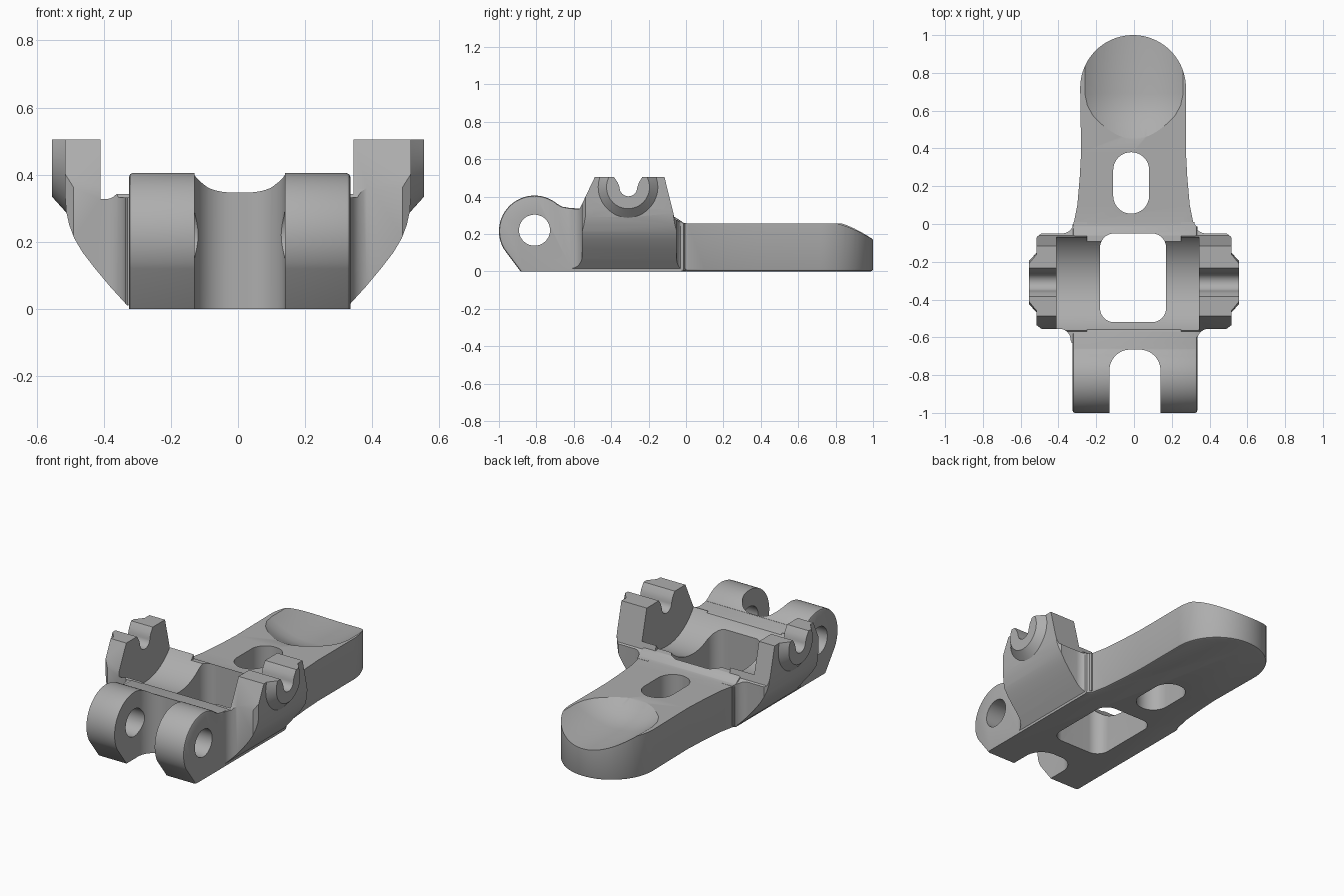
import bpy
import bmesh
from math import sin, cos, pi, radians

default = bpy.data.objects.get("Cube")
if default:
    bpy.data.objects.remove(default, do_unlink=True)

grey = bpy.data.materials.new("plain_grey")
grey.use_nodes = True
grey.diffuse_color = (0.42, 0.42, 0.42, 1)
grey.node_tree.nodes["Principled BSDF"].inputs["Base Color"].default_value = (0.42, 0.42, 0.42, 1)


def place(axis, d, a, b):
    """Position from a depth along the axis and two cross coordinates."""
    return {"x": (d, a, b), "y": (a, d, b), "z": (a, b, d)}[axis]


def arc(ca, cb, r, start, end, n=16):
    angles = [radians(start + (end - start) * i / n) for i in range(n + 1)]
    return [(ca + r * cos(t), cb + r * sin(t)) for t in angles]


def rounded_rect(a0, a1, b0, b1, r):
    return (arc(a1 - r, b1 - r, r, 0, 90) + arc(a0 + r, b1 - r, r, 90, 180)
            + arc(a0 + r, b0 + r, r, 180, 270) + arc(a1 - r, b0 + r, r, 270, 360))


def loft(name, rings):
    """Solid through matching rings of points."""
    bm = bmesh.new()
    loops = [[bm.verts.new(p) for p in ring] for ring in rings]
    n = len(loops[0])
    for low, high in zip(loops, loops[1:]):
        for i in range(n):
            j = (i + 1) % n
            bm.faces.new((low[i], low[j], high[j], high[i]))
    bm.faces.new(loops[0])
    bm.faces.new(loops[-1])
    bmesh.ops.remove_doubles(bm, verts=bm.verts, dist=1e-5)
    bmesh.ops.recalc_face_normals(bm, faces=bm.faces)
    mesh = bpy.data.meshes.new(name)
    bm.to_mesh(mesh)
    bm.free()
    mesh.materials.append(grey)
    obj = bpy.data.objects.new(name, mesh)
    bpy.context.collection.objects.link(obj)
    return obj


def apply(obj, mod):
    bpy.context.view_layer.objects.active = obj
    bpy.ops.object.modifier_apply(modifier=mod.name)


def prism(name, pts, axis, lo, hi, bevel=0):
    obj = loft(name, [[place(axis, d, a, b) for a, b in pts] for d in (lo, hi)])
    if bevel:
        mod = obj.modifiers.new("edge", "BEVEL")
        mod.width = bevel
        mod.segments = 2
        mod.limit_method = "ANGLE"
        mod.angle_limit = radians(60)
        apply(obj, mod)
    return obj


def lathe(name, profile, axis, ca, cb, n=64):
    return loft(name, [[place(axis, d, a, b) for a, b in arc(ca, cb, r, 0, 360, n)[:-1]]
                       for d, r in profile])


def combine(obj, other, operation):
    mod = obj.modifiers.new("join", "BOOLEAN")
    mod.operation = operation
    mod.solver = "EXACT"
    mod.object = other
    apply(obj, mod)
    bpy.data.objects.remove(other, do_unlink=True)


# Body: side profile with knuckle, web, and flat tongue, trimmed to the plan outline
side = [(-0.855, -0.04)] + arc(-0.81, 0.215, 0.19, 210, 50, 28) + [
    (-0.665, 0.347), (-0.63, 0.34), (-0.57, 0.335), (-0.55, 0.33), (-0.06, 0.29),
    (-0.035, 0.275), (-0.015, 0.26), (0.01, 0.255), (1.05, 0.255), (1.05, -0.04)]
body = prism("lever_body", side, "x", -0.325, 0.335, 0.012)
half = [(0.4, -1.05), (0.4, -0.06), (0.315, 0.0), (0.295, 0.1), (0.282, 0.25), (0.275, 0.38)]
plan = ([(x, y) for x, y in half] + arc(-0.005, 0.72, 0.28, 0, 180, 40)
        + [(-x - 0.005, y) for x, y in reversed(half)])
combine(body, prism("plan_trim", plan, "z", 0, 0.8, 0.012), "INTERSECT")

# Side ears: flared section, trimmed from the side and from above
flare = [(0.25, 0.03), (0.33, 0.01), (0.38, 0.065), (0.43, 0.125), (0.463, 0.168),
         (0.488, 0.21), (0.503, 0.25), (0.512, 0.29), (0.515, 0.33), (0.515, 0.56), (0.25, 0.56)]
ear_side = [(-0.66, -0.05), (-0.66, 0.332), (-0.57, 0.332), (-0.556, 0.36), (-0.48, 0.52),
            (-0.119, 0.52), (-0.06, 0.28), (-0.03, 0.262), (0.05, 0.25), (0.05, -0.05)]
ear_plan = [(0.2, -0.63), (0.33, -0.63)] + arc(0.395, -0.615, 0.06, 180, 90, 8) + [
    (0.49, -0.555), (0.53, -0.525), (0.53, -0.08), (0.49, -0.05)] + arc(
    0.38, 0.01, 0.06, 270, 180, 8) + [(0.2, 0.01)]
for s, label in ((1, "left"), (-1, "right")):
    ear = prism(label + "_ear", [(s * x, z) for x, z in flare], "y", -0.7, 0.1)
    combine(ear, prism("ear_side_trim", ear_side, "x", -0.7, 0.7), "INTERSECT")
    combine(ear, prism("ear_plan_trim", [(s * x, y) for x, y in ear_plan], "z", -0.1, 0.7), "INTERSECT")
    # Tapered boss around the notch
    boss = lathe(label + "_boss", [(s * 0.45, 0.165), (s * 0.51, 0.165), (s * 0.555, 0.115)],
                 "x", -0.31, 0.45)
    combine(ear, boss, "UNION")
    combine(body, ear, "UNION")

# Roller trough between the ears
trough = [(-0.66, 0.7), (-0.66, 0.345)] + arc(-0.31, 0.5, 0.3, 211, 329, 32) + [
    (0.05, 0.345), (0.05, 0.7)]
combine(body, prism("trough_cut", trough, "x", -0.41, 0.345), "DIFFERENCE")

# Level ear tops and their open notches
combine(body, prism("top_trim", [(-0.7, -0.65), (0.7, -0.65), (0.7, 0.1), (-0.7, 0.1)],
                    "z", 0.505, 0.8), "DIFFERENCE")
notch = [(-0.41, 0.6), (-0.385, 0.505), (-0.365, 0.475)] + arc(
    -0.308, 0.448, 0.047, 180, 360) + [(-0.252, 0.475), (-0.233, 0.505), (-0.21, 0.6)]
combine(body, prism("notch_cut", notch, "x", -0.7, 0.7), "DIFFERENCE")

# Fork gap, square window and long slot
for name, shape in (("fork_cut", (-0.13, 0.14, -1.3, -0.665, 0.11)),
                    ("window_cut", (-0.18, 0.17, -0.52, -0.05, 0.075)),
                    ("slot_cut", (-0.11, 0.08, 0.055, 0.38, 0.0945))):
    combine(body, prism(name, rounded_rect(*shape), "z", -0.2, 0.8), "DIFFERENCE")

# Pin bore through both knuckles
combine(body, lathe("bore_cut", [(-0.7, 0.083), (0.7, 0.083)], "x", -0.81, 0.22), "DIFFERENCE")

# Thumb scoop running off the end of the tongue
scoop = [(0.4, 0.34), (0.46, 0.36), (0.52, 0.39), (0.57, 0.415), (0.63, 0.433), (0.69, 0.44), (1.2, 0.44)]
combine(body, lathe("scoop_cut", scoop, "y", 0.0, 0.61, 128), "DIFFERENCE")

# Smooth curves with sharp edges kept
for o in bpy.context.selected_objects:
    o.select_set(False)
body.select_set(True)
bpy.context.view_layer.objects.active = body
bpy.ops.object.shade_smooth_by_angle(angle=radians(28))
